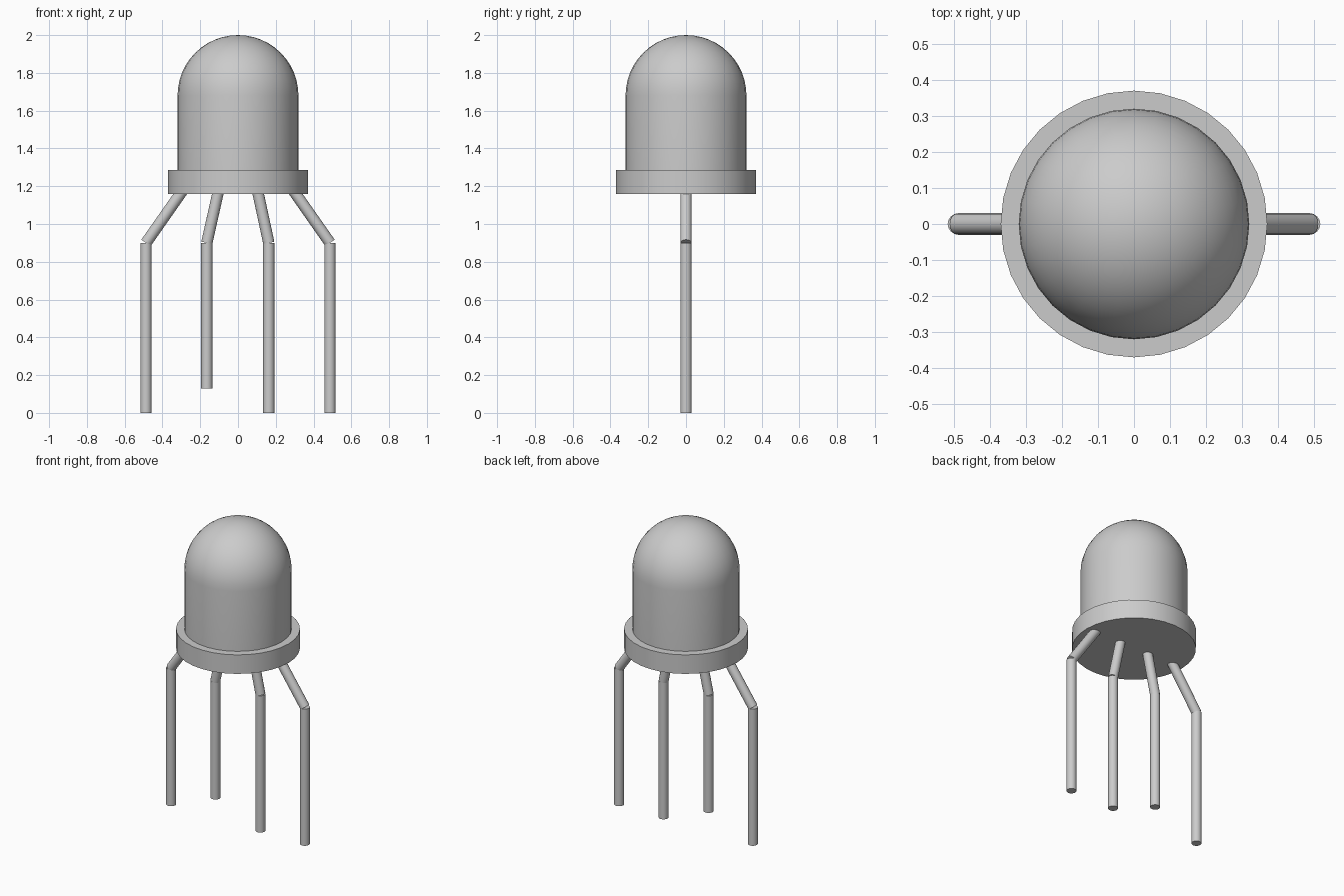
import bpy, bmesh
from math import sin, cos, pi, tau, radians
from mathutils import Vector

if "Cube" in bpy.data.objects:
    bpy.data.objects.remove(bpy.data.objects["Cube"])


def smooth(obj):
    bpy.ops.object.select_all(action='DESELECT')
    obj.select_set(True)
    bpy.context.view_layer.objects.active = obj
    bpy.ops.object.shade_smooth_by_angle(angle=radians(35))


def lathe(name, profile, steps=32):
    """Spin an (r, z) profile around the z axis."""
    bm = bmesh.new()
    verts = [bm.verts.new((r, 0, z)) for r, z in profile]
    edges = [bm.edges.new(pair) for pair in zip(verts, verts[1:])]
    bmesh.ops.spin(bm, geom=verts + edges, axis=(0, 0, 1), cent=(0, 0, 0),
                   angle=tau, steps=steps)
    bmesh.ops.remove_doubles(bm, verts=bm.verts, dist=0.0005)
    bmesh.ops.recalc_face_normals(bm, faces=bm.faces)
    mesh = bpy.data.meshes.new(name)
    bm.to_mesh(mesh)
    bm.free()
    obj = bpy.data.objects.new(name, mesh)
    bpy.context.collection.objects.link(obj)
    smooth(obj)


def rod(name, start, end, radius=0.03):
    """Capped cylinder between two points."""
    a, b = Vector(start), Vector(end)
    bpy.ops.mesh.primitive_cylinder_add(vertices=16, radius=radius,
                                        depth=(b - a).length, location=(a + b) / 2)
    obj = bpy.context.object
    obj.name = name
    obj.rotation_euler = (b - a).to_track_quat('Z', 'Y').to_euler()
    smooth(obj)


# Domed lens: straight wall with a hemisphere on top
R, SPRING = 0.32, 1.68
dome = [(R * cos(i * pi / 24), SPRING + R * sin(i * pi / 24)) for i in range(12)]
lathe("lens", [(0, 1.27), (R, 1.27)] + dome + [(0, SPRING + R)])

# Flat collar under the lens
lathe("collar", [(0, 1.16), (0.37, 1.16), (0.37, 1.285), (0, 1.285)])

# Four splayed leads: foot x, x under the collar, foot height
BEND, COLLAR, INSIDE = 0.90, 1.16, 1.185
leads = [(-0.487, -0.305, 0), (-0.165, -0.107, 0.13),
         (0.163, 0.107, 0), (0.487, 0.305, 0)]
for i, (foot, top, low) in enumerate(leads, 1):
    inner = foot + (top - foot) * (INSIDE - BEND) / (COLLAR - BEND)
    rod(f"lead_{i}_lower", (foot, 0, low), (foot, 0, BEND))
    rod(f"lead_{i}_upper", (foot, 0, BEND), (inner, 0, INSIDE))
